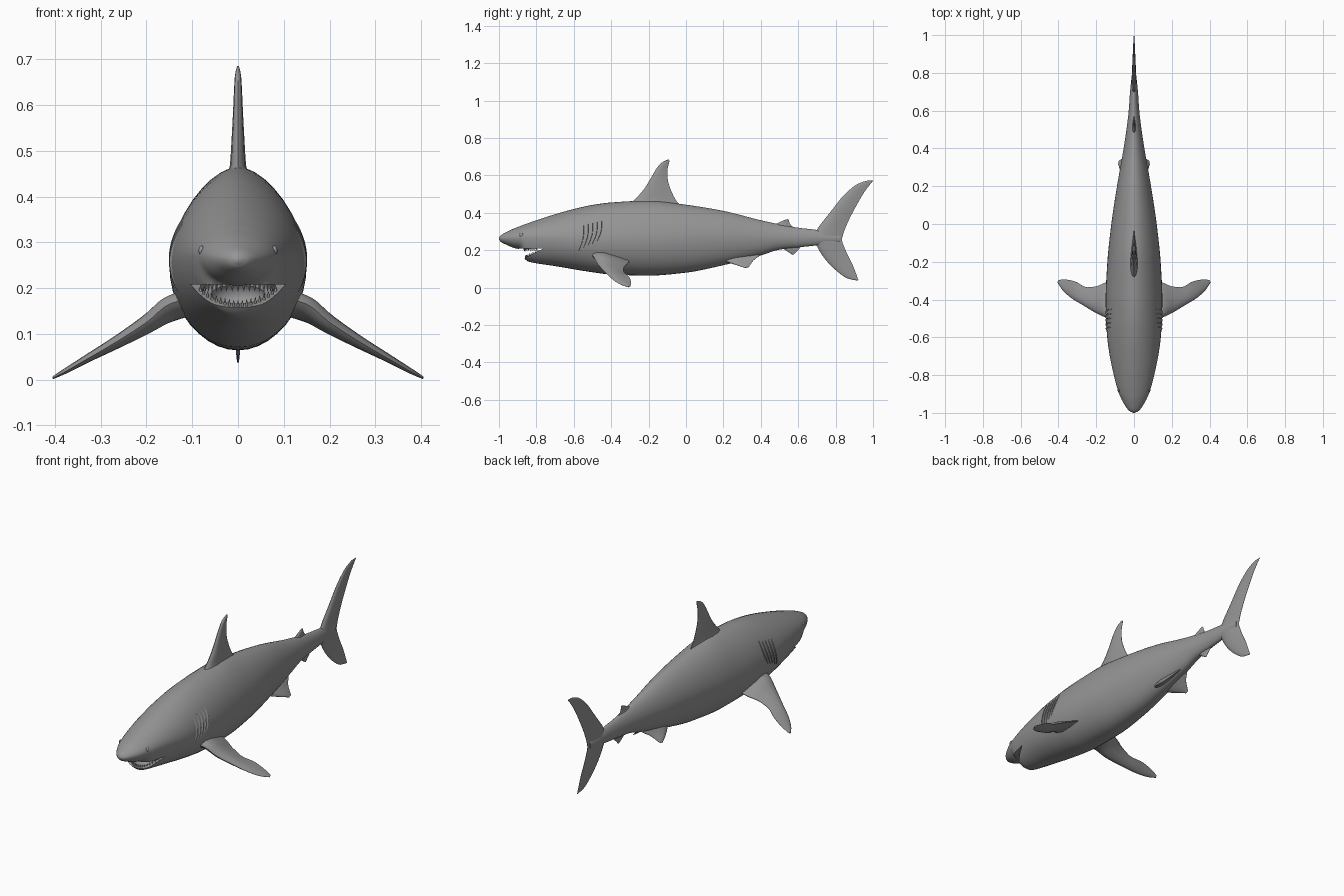
import bpy, bmesh, math
from mathutils import Vector, Matrix

if "Cube" in bpy.data.objects:
    bpy.data.objects.remove(bpy.data.objects["Cube"])

grey = bpy.data.materials.new("shark grey")
grey.diffuse_color = (0.3, 0.3, 0.3, 1)
grey.use_nodes = True
grey.node_tree.nodes["Principled BSDF"].inputs["Base Color"].default_value = grey.diffuse_color


def finish(name, bm, angle=40):
    bmesh.ops.recalc_face_normals(bm, faces=bm.faces[:])
    me = bpy.data.meshes.new(name)
    bm.to_mesh(me)
    bm.free()
    me.materials.append(grey)
    ob = bpy.data.objects.new(name, me)
    bpy.context.collection.objects.link(ob)
    smooth(ob, angle)
    return ob


def smooth(ob, angle):
    bpy.ops.object.select_all(action='DESELECT')
    ob.select_set(True)
    bpy.context.view_layer.objects.active = ob
    bpy.ops.object.shade_smooth_by_angle(angle=math.radians(angle))


def interp(rows, x):
    """Monotone smooth interpolation; the first column is the parameter."""
    def slope(i, c):
        if i == 0 or i == len(rows) - 1:
            j = min(i, len(rows) - 2)
            return (rows[j + 1][c] - rows[j][c]) / (rows[j + 1][0] - rows[j][0])
        a = (rows[i][c] - rows[i - 1][c]) / (rows[i][0] - rows[i - 1][0])
        b = (rows[i + 1][c] - rows[i][c]) / (rows[i + 1][0] - rows[i][0])
        return 2 * a * b / (a + b) if a * b > 0 else 0
    i = 0
    while i < len(rows) - 2 and x > rows[i + 1][0]:
        i += 1
    h = rows[i + 1][0] - rows[i][0]
    t = min(max((x - rows[i][0]) / h, 0), 1)
    out = []
    for c in range(1, len(rows[0])):
        p, q = rows[i][c], rows[i + 1][c]
        out.append(p * (1 + 2 * t) * (1 - t) ** 2 + q * t * t * (3 - 2 * t)
                   + h * (slope(i, c) * t * (1 - t) ** 2 - slope(i + 1, c) * t * t * (1 - t)))
    return out


def loft(bm, rings):
    vs = [[bm.verts.new(p) for p in r] for r in rings]
    n = len(vs[0])
    for a, b in zip(vs, vs[1:]):
        for i in range(n):
            bm.faces.new((a[i], a[(i + 1) % n], b[(i + 1) % n], b[i]))
    bm.faces.new(vs[0])
    bm.faces.new(vs[-1][::-1])


# Body stations: y, top z, bottom z, half width, z of widest point
BODY = [(-1, .266, .258, .004, .262), (-.99, .28, .244, .024, .263), (-.96, .297, .229, .048, .265),
        (-.92, .316, .212, .07, .268), (-.888, .328, .204, .083, .27), (-.865, .337, .158, .09, .27),
        (-.845, .344, .14, .096, .27), (-.8, .36, .13, .107, .27), (-.7, .392, .115, .128, .265),
        (-.6, .42, .098, .142, .258), (-.5, .442, .082, .148, .253), (-.4, .455, .07, .15, .25),
        (-.2, .465, .064, .141, .25), (0, .443, .08, .12, .26), (.2, .41, .12, .09, .265),
        (.4, .36, .172, .055, .265), (.5, .338, .203, .04, .265), (.6, .32, .215, .028, .265),
        (.7, .308, .226, .021, .265), (.82, .28, .245, .008, .262)]
UP, DOWN = 1.75, 2.0


def body_ring(y, n=40):
    top, bot, w, mid = interp(BODY, y)
    pts = []
    for k in range(n):
        c, s = math.cos(2 * math.pi * k / n), math.sin(2 * math.pi * k / n)
        e, h = (2 / UP, top - mid) if s >= 0 else (2 / DOWN, mid - bot)
        pts.append((math.copysign(abs(c) ** e * w, c), y, mid + math.copysign(abs(s) ** e * h, s)))
    return pts


def surface_x(y, z):
    top, bot, w, mid = interp(BODY, y)
    e, h = (UP, top - mid) if z >= mid else (DOWN, mid - bot)
    return w * max(0, 1 - (abs(z - mid) / h) ** e) ** (1 / e)


bm = bmesh.new()
ys = []
for a, b in zip(BODY, BODY[1:]):
    n = max(3, round((b[0] - a[0]) / .02))
    ys += [a[0] + (b[0] - a[0]) * i / n for i in range(n)]
loft(bm, [body_ring(y) for y in ys + [BODY[-1][0]]])
body = finish("body", bm)

# Mouth opening: a wedge plus a hollow behind the lower lip
MOUTH_Y, MOUTH_Z, SLOPE = -.765, .208, .505


def lip_z(y):
    return MOUTH_Z + (y - MOUTH_Y) * SLOPE


bm = bmesh.new()
prof = [(MOUTH_Y, MOUTH_Z), (-.892, MOUTH_Z), (-.892, lip_z(-.892))]
loft(bm, [[(x, y, z) for y, z in prof] for x in (-.2, .2)])
wedge = finish("mouth_cutter", bm)
bm = bmesh.new()
bmesh.ops.create_uvsphere(bm, u_segments=24, v_segments=12, radius=1,
                          matrix=Matrix.Translation((0, -.805, .184)) @ Matrix.Diagonal((.06, .048, .036, 1)))
hollow = finish("throat_cutter", bm)
for cutter in (wedge, hollow):
    cutter.hide_render = True
    mod = body.modifiers.new("mouth", 'BOOLEAN')
    mod.operation, mod.solver, mod.object = 'DIFFERENCE', 'EXACT', cutter
    bpy.context.view_layer.objects.active = body
    bpy.ops.object.modifier_apply(modifier=mod.name)
    bpy.data.objects.remove(cutter)
smooth(body, 40)

# Teeth: small cones along both lips
bm = bmesh.new()


def tooth(x, y, z, length, down):
    m = Matrix.Translation((x, y, z + (-.5 if down else .5) * length))
    if down:
        m = m @ Matrix.Rotation(math.pi, 4, 'X')
    bmesh.ops.create_cone(bm, cap_ends=True, segments=5, radius1=.0048, radius2=.0004, depth=length, matrix=m)


for k in range(-9, 10):
    a = k / 9 * math.radians(84)
    tooth(.078 * math.sin(a), -.793 - .072 * math.cos(a), MOUTH_Z + .003, .018, True)
    t = abs(k) / 9
    y = -.862 + .066 * t * t
    tooth(math.copysign(max(0, min(surface_x(y, lip_z(y)) - .008, .085 * t)), k), y + .004, lip_z(y) - .003, .018, False)
finish("teeth", bm, 20)

# Eyes and gill slits follow the body surface on both sides
bm = bmesh.new()
for s in (-1, 1):
    m = Matrix.Translation((s * (surface_x(-.88, .282) - .003), -.88, .282)) @ Matrix.Diagonal((.6, 1, 1, 1))
    bmesh.ops.create_uvsphere(bm, u_segments=14, v_segments=8, radius=.011, matrix=m)
finish("eyes", bm)

bm = bmesh.new()
for s in (-1, 1):
    for g in range(5):
        rings = []
        for i in range(11):
            t = i / 10
            z = .19 + .012 * g + (.15 - .006 * g) * t
            y = -.578 + .024 * g + .03 * t + .012 * math.sin(math.pi * t)
            lift = .0045 * math.sin(math.pi * t)
            rings.append([(s * (surface_x(y + d, z) + o), y + d, z)
                          for d, o in ((-.012, -.002), (0, lift), (.003, -.003))])
        loft(bm, rings)
finish("gill_slits", bm, 30)

# Fins: lofted foil sections, each (lead point, trail point, half thickness)
FOIL = [(0, 0), (.04, .45), (.15, .85), (.35, 1), (.65, .65), (.88, .25), (1, .06)]


def fin(name, sections, normal, mirror=False, steps=4):
    rows = [(i, *l, *t, h) for i, (l, t, h) in enumerate(sections)]
    n = Vector(normal).normalized()
    rings = []
    for k in range((len(rows) - 1) * steps + 1):
        v = interp(rows, k / steps)
        lead, trail, h = Vector(v[:3]), Vector(v[3:6]), v[6]
        at = lambda u, o: lead.lerp(trail, u) + n * (o * h)
        rings.append([at(u, o) for u, o in FOIL] + [at(u, -o) for u, o in FOIL[:0:-1]])
    bm = bmesh.new()
    loft(bm, rings)
    if mirror:
        loft(bm, [[(-p.x, p.y, p.z) for p in r] for r in rings])
    finish(name, bm, 50)


def flat_fin(name, sections):
    fin(name, [((0, a, b), (0, c, d), h) for a, b, c, d, h in sections], (1, 0, 0))


flat_fin("dorsal_fin", [(-.31, .44, -.02, .43, .03), (-.275, .47, -.05, .462, .018), (-.222, .53, -.08, .52, .014),
                        (-.188, .585, -.097, .575, .011), (-.162, .63, -.1, .62, .009),
                        (-.135, .664, -.094, .655, .007), (-.108, .68, -.089, .674, .004),
                        (-.094, .685, -.09, .682, .002)])
flat_fin("tail_fin", [(.918, .037, .921, .042, .002), (.866, .048, .911, .07, .004), (.797, .096, .888, .128, .007),
                      (.733, .166, .862, .18, .011), (.70, .222, .846, .217, .014), (.68, .265, .834, .255, .016),
                      (.70, .31, .842, .29, .014), (.765, .395, .868, .355, .011), (.85, .50, .912, .44, .008),
                      (.92, .555, .953, .51, .005), (.973, .572, .983, .55, .003), (1, .572, .998, .568, .001)])
flat_fin("second_dorsal_fin", [(.46, .33, .60, .31, .012), (.49, .345, .565, .33, .007),
                               (.52, .358, .553, .348, .005), (.543, .367, .55, .362, .002)])
flat_fin("anal_fin", [(.50, .225, .62, .23, .01), (.525, .205, .605, .207, .007),
                      (.55, .188, .588, .19, .005), (.57, .175, .578, .178, .002)])
fin("pectoral_fins", [((.10, -.51, .18), (.10, -.30, .15), .03), ((.15, -.495, .165), (.15, -.31, .13), .026),
                      ((.2, -.472, .125), (.2, -.33, .112), .02), ((.27, -.43, .08), (.25, -.335, .088), .014),
                      ((.335, -.39, .042), (.315, -.303, .056), .009), ((.38, -.348, .016), (.365, -.294, .028), .006),
                      ((.405, -.31, .003), (.4, -.296, .008), .003)], (.45, 0, .89), True)
fin("pelvic_fins", [((.03, .19, .15), (.02, .40, .175), .016), ((.05, .23, .135), (.045, .36, .145), .012),
                    ((.07, .275, .12), (.065, .345, .124), .007), ((.083, .315, .106), (.08, .335, .109), .002)],
    (.6, 0, .8), True)
